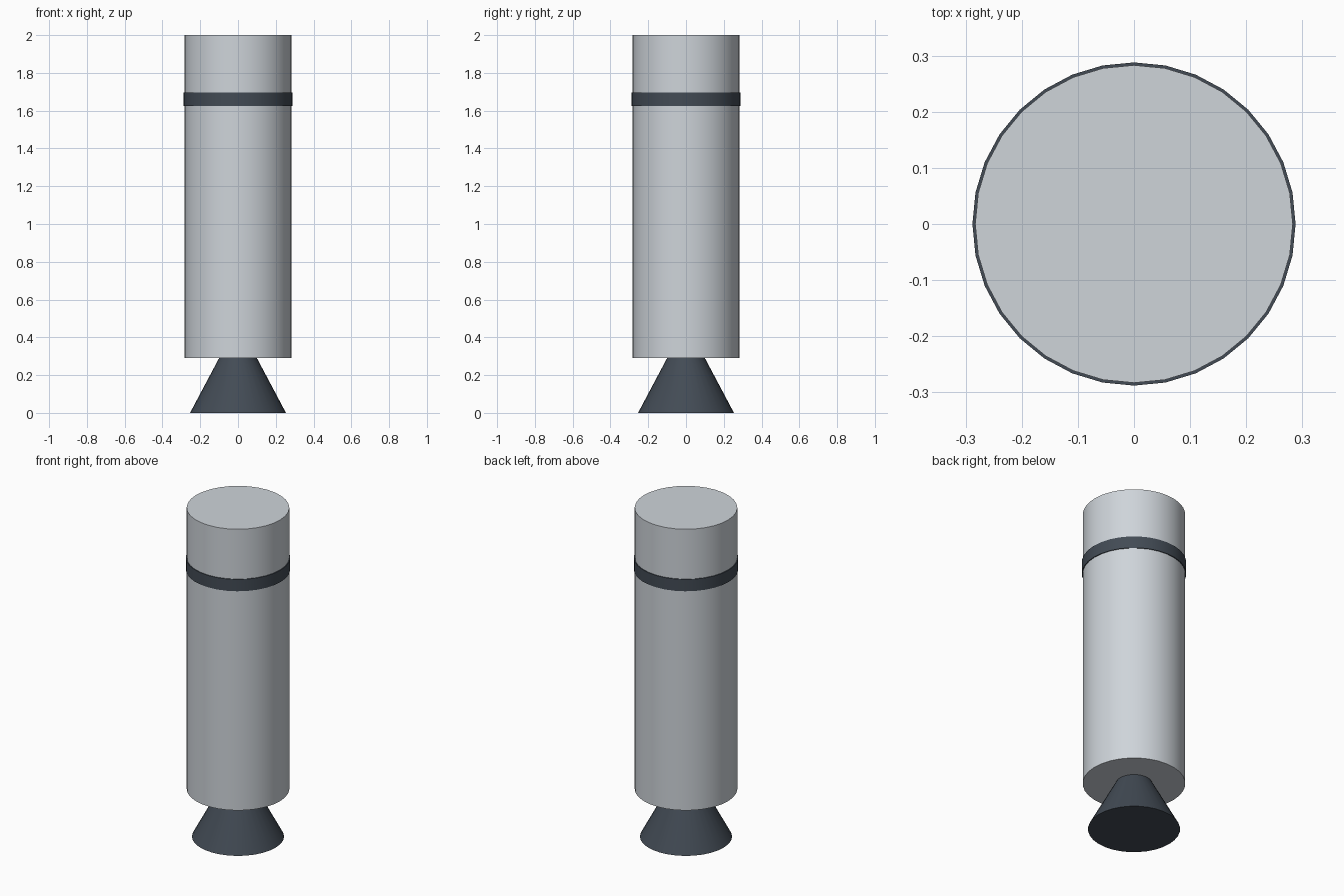
import bpy
import math

if "Cube" in bpy.data.objects:
    bpy.data.objects.remove(bpy.data.objects["Cube"])


def material(name, rgb):
    m = bpy.data.materials.new(name)
    m.diffuse_color = (*rgb, 1)
    m.use_nodes = True
    m.node_tree.nodes["Principled BSDF"].inputs["Base Color"].default_value = m.diffuse_color
    return m


def frustum(name, r_low, r_high, z_low, z_high, mat):
    bpy.ops.mesh.primitive_cone_add(vertices=32, radius1=r_low, radius2=r_high,
                                    depth=z_high - z_low,
                                    location=(0, 0, (z_low + z_high) / 2))
    ob = bpy.context.object
    ob.name = name
    ob.data.materials.append(mat)
    bpy.ops.object.shade_smooth_by_angle(angle=math.radians(30))
    return ob


light = material("light_metal", (0.62, 0.66, 0.70))
dark = material("dark_metal", (0.055, 0.07, 0.09))

# Main tank
frustum("body", 0.283, 0.283, 0.29, 2.0, light)

# Engine bell under the tank
frustum("nozzle", 0.254, 0.1, 0.0, 0.29, dark)

# Thin collar wrapped around the tank: outer and inner wall joined by flat rims
band = frustum("band", 0.288, 0.288, 1.625, 1.697, dark)
